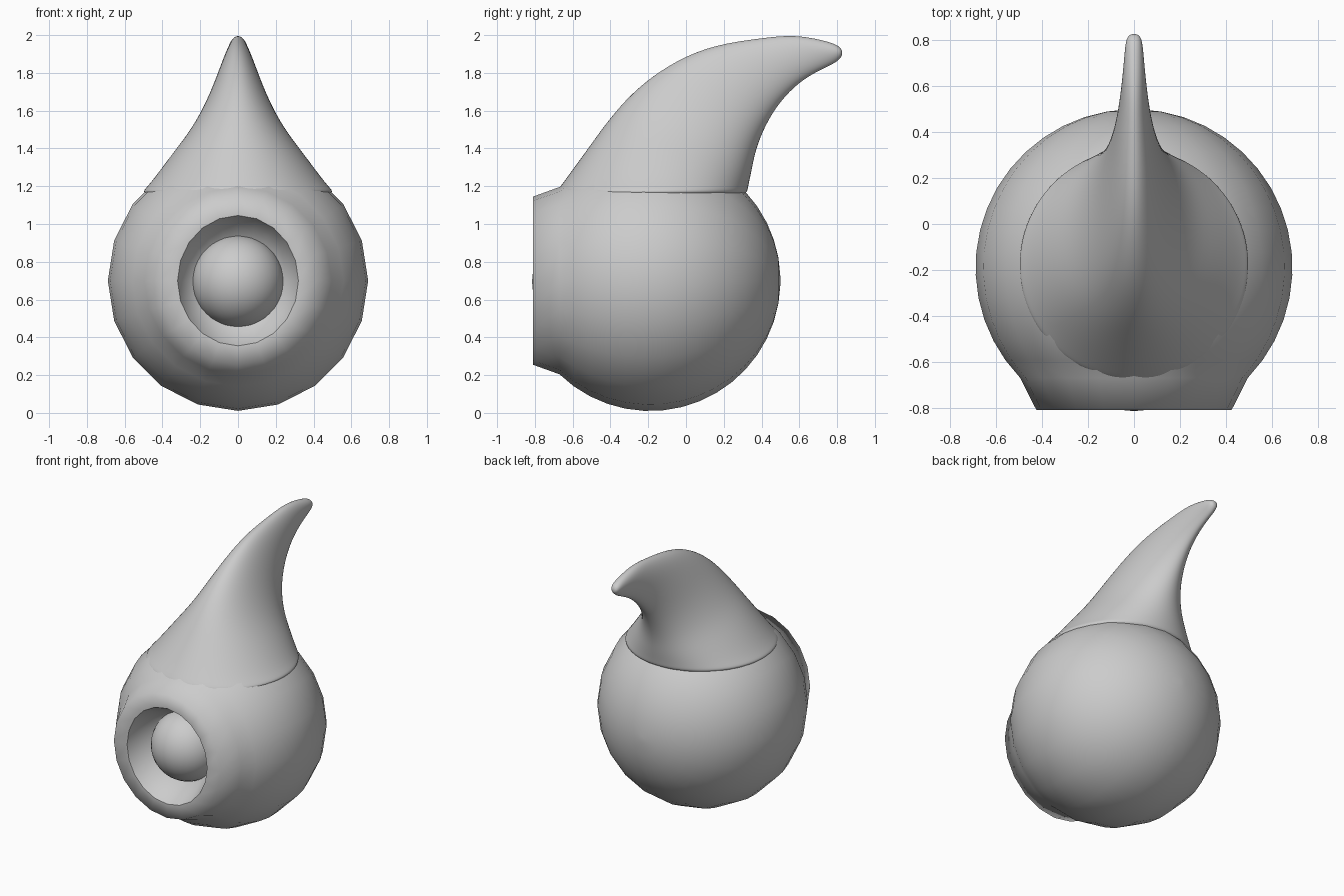
import bpy, bmesh, math
from mathutils import Vector

if "Cube" in bpy.data.objects:
    bpy.data.objects.remove(bpy.data.objects["Cube"])


def loft(name, rings, cap_start=True, cap_end=True, sharp_rings=()):
    """Skin a list of closed rings into one smooth mesh object."""
    bm = bmesh.new()
    loops = [[bm.verts.new(p) for p in ring] for ring in rings]
    n = len(loops[0])
    for a, b in zip(loops, loops[1:]):
        for i in range(n):
            j = (i + 1) % n
            bm.faces.new((a[i], a[j], b[j], b[i]))
    for use, loop in ((cap_start, loops[0]), (cap_end, loops[-1])):
        if use:
            bm.faces.new(loop)
    bmesh.ops.recalc_face_normals(bm, faces=bm.faces)
    for f in bm.faces:
        f.smooth = True
    for r in sharp_rings:
        for i in range(n):
            bm.edges.get((loops[r][i], loops[r][(i + 1) % n])).smooth = False
    mesh = bpy.data.meshes.new(name)
    bm.to_mesh(mesh)
    bm.free()
    obj = bpy.data.objects.new(name, mesh)
    bpy.context.collection.objects.link(obj)
    return obj


def ellipse(centre, u, v, n):
    steps = [2 * math.pi * i / n for i in range(n)]
    return [centre + u * math.cos(a) + v * math.sin(a) for a in steps]


# body: ball turned about the front-back axis, with a flat muzzle and socket
R, CY, CZ = 0.69, -0.19, 0.70
profile = [(-0.60, 0.235, 0.235), (-0.81, 0.32, 0.345), (-0.81, 0.425, 0.445)]
start = math.acos(0.48 / R)
for i in range(17):
    a = start + (math.pi - 0.03 - start) * i / 16
    profile.append((CY - R * math.cos(a), R * math.sin(a), R * math.sin(a)))
body = loft("body", [ellipse(Vector((0, y, CZ)), Vector((rx, 0, 0)), Vector((0, 0, rz)), 20)
                     for y, rx, rz in profile], sharp_rings=(1,))

# eye ball sitting in the socket
bpy.ops.mesh.primitive_uv_sphere_add(segments=32, ring_count=20, radius=0.243,
                                     location=(0, -0.572, 0.695))
eye = bpy.context.object
eye.name = "eye"
bpy.ops.object.shade_smooth()

# hat: slices given as front (y, z), back (y, z), half width
slices = [
    (-0.63, 1.14, 0.27, 1.14, 0.45),
    (-0.68, 1.16, 0.32, 1.16, 0.50),
    (-0.685, 1.178, 0.33, 1.178, 0.505),
    (-0.66, 1.21, 0.333, 1.20, 0.475),
    (-0.50, 1.43, 0.35, 1.28, 0.36),
    (-0.40, 1.57, 0.37, 1.39, 0.255),
    (-0.25, 1.735, 0.42, 1.52, 0.17),
    (-0.05, 1.87, 0.50, 1.65, 0.115),
    (0.15, 1.95, 0.60, 1.75, 0.08),
    (0.40, 1.985, 0.70, 1.81, 0.058),
    (0.57, 2.003, 0.765, 1.84, 0.047),
    (0.72, 1.975, 0.80, 1.86, 0.04),
    (0.80, 1.95, 0.825, 1.885, 0.032),
    (0.825, 1.925, 0.828, 1.905, 0.012),
]
rings = []
for fy, fz, by, bz, w in slices:
    f, b = Vector((0, fy, fz)), Vector((0, by, bz))
    rings.append(ellipse((f + b) / 2, Vector((w, 0, 0)), (b - f) / 2, 28))
hat = loft("hat", rings, cap_start=False)
hat.modifiers.new("smooth", "SUBSURF").levels = 2
